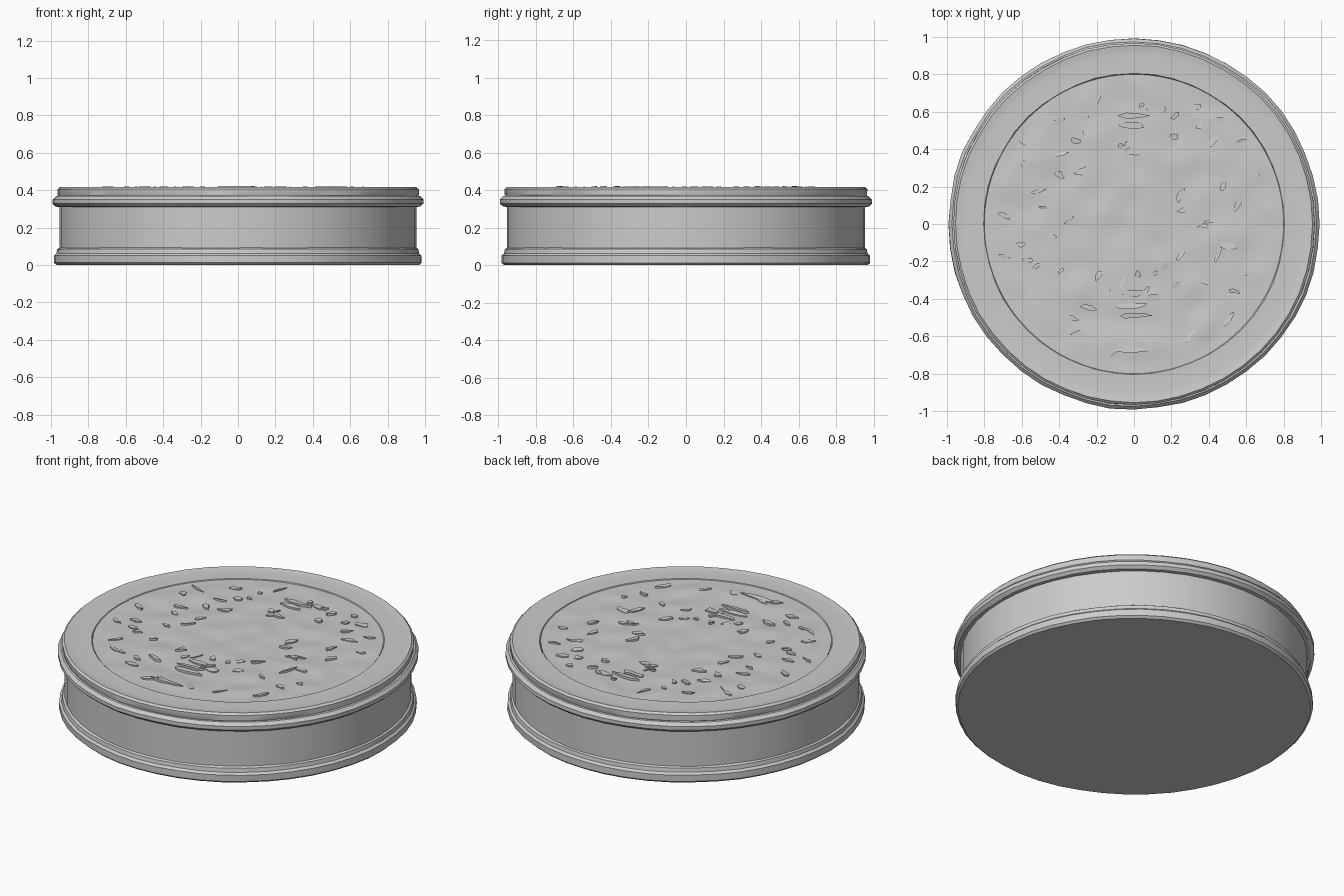
import bpy, bmesh, math, random
from mathutils import Vector, noise

if "Cube" in bpy.data.objects:
    bpy.data.objects.remove(bpy.data.objects["Cube"], do_unlink=True)

random.seed(7)
SEGMENTS = 48

metal = bpy.data.materials.new("plain grey metal")
metal.use_nodes = True
grey = (0.6, 0.6, 0.6, 1)
metal.diffuse_color = grey
metal.node_tree.nodes["Principled BSDF"].inputs["Base Color"].default_value = grey


def finish(bm, name, angle=30):
    bmesh.ops.recalc_face_normals(bm, faces=bm.faces)
    mesh = bpy.data.meshes.new(name)
    bm.to_mesh(mesh)
    bm.free()
    mesh.materials.append(metal)
    obj = bpy.data.objects.new(name, mesh)
    bpy.context.collection.objects.link(obj)
    bpy.ops.object.select_all(action='DESELECT')
    obj.select_set(True)
    bpy.context.view_layer.objects.active = obj
    bpy.ops.object.shade_smooth_by_angle(angle=math.radians(angle))
    return obj


def polar(r, a, z):
    return Vector((r * math.cos(a), r * math.sin(a), z))


def lathe(name, profile, closed=False, wobble=0.0):
    """Spin (radius, height) points around z, slightly dented by wobble."""
    bm = bmesh.new()
    rings = []
    for r, z in profile:
        ring = []
        for i in range(SEGMENTS):
            a = math.tau * i / SEGMENTS
            dent = wobble * noise.noise(polar(4, a, z * 9))
            ring.append(bm.verts.new(polar(r + dent, a, z)))
        rings.append(ring)
    pairs = list(zip(rings, rings[1:]))
    if closed:
        pairs.append((rings[-1], rings[0]))
    else:
        bm.faces.new(rings[0])
        bm.faces.new(rings[-1])
    for low, high in pairs:
        for i in range(SEGMENTS):
            j = (i + 1) % SEGMENTS
            bm.faces.new((low[i], low[j], high[j], high[i]))
    return finish(bm, name)


# Tin body with a straight wall
lathe("side_wall", [(0.955, 0.03), (0.955, 0.35)])

# Stepped foot with the flat base
lathe("base_flange", [(0.97, 0), (0.983, 0.012), (0.983, 0.05), (0.97, 0.062),
                      (0.966, 0.085), (0.95, 0.095)], wobble=0.006)

# Rolled bead below the lid
lathe("lid_bead", [(0.94, 0.308), (0.975, 0.312), (0.992, 0.328), (0.992, 0.35),
                   (0.975, 0.368), (0.94, 0.372)], closed=True, wobble=0.008)

# Lid edge and the flat ring around the panel
lathe("lid_rim", [(0.95, 0.345), (0.967, 0.375), (0.967, 0.405), (0.955, 0.416),
                  (0.93, 0.412), (0.91, 0.41), (0.805, 0.412), (0.795, 0.395),
                  (0.79, 0.345)], closed=True, wobble=0.004)

# Gently uneven lid panel
bm = bmesh.new()
bmesh.ops.create_grid(bm, x_segments=40, y_segments=40, size=0.8)
for v in bm.verts:
    # squeeze the square grid into a disc
    x, y = v.co.x / 0.8, v.co.y / 0.8
    v.co.x = 0.8 * x * math.sqrt(1 - y * y / 2)
    v.co.y = 0.8 * y * math.sqrt(1 - x * x / 2)
    fade = min(1, (0.8 - v.co.xy.length) * 12)
    v.co.z = 0.408 + 0.011 * fade * noise.noise(v.co * 7)
finish(bm, "lid_panel", 60)


# Small irregular raised flakes of worn relief
def flake(bm, centre, length, width, turn, height):
    sides = random.randint(5, 8)
    outline = []
    for i in range(sides):
        a = math.tau * i / sides
        k = random.uniform(0.5, 1.1)
        p = Vector((length * k * math.cos(a), width * k * math.sin(a)))
        c, s = math.cos(turn), math.sin(turn)
        outline.append((centre.x + p.x * c - p.y * s, centre.y + p.x * s + p.y * c))
    low = [bm.verts.new((x, y, 0.395)) for x, y in outline]
    top = [bm.verts.new((x, y, height + random.uniform(-0.004, 0.004)))
           for x, y in outline]
    bm.faces.new(top)
    for i in range(sides):
        j = (i + 1) % sides
        bm.faces.new((low[i], low[j], top[j], top[i]))


bm = bmesh.new()
for i in range(70):
    a = math.tau * i / 70 + random.uniform(-0.06, 0.06)
    r = math.sqrt(random.uniform(0.06, 0.54))
    flake(bm, polar(r, a, 0), random.uniform(0.02, 0.06),
          random.uniform(0.01, 0.025), random.uniform(-0.6, 1.2), 0.416)

# Stacked bars near the front and back of the panel
for y, length in ((-0.67, 0.13), (-0.49, 0.11), (-0.44, 0.1), (-0.37, 0.09),
                  (0.38, 0.05), (0.53, 0.08), (0.58, 0.09)):
    flake(bm, Vector((0, y, 0)), length, 0.02, 0, 0.419)
finish(bm, "relief_flakes")
